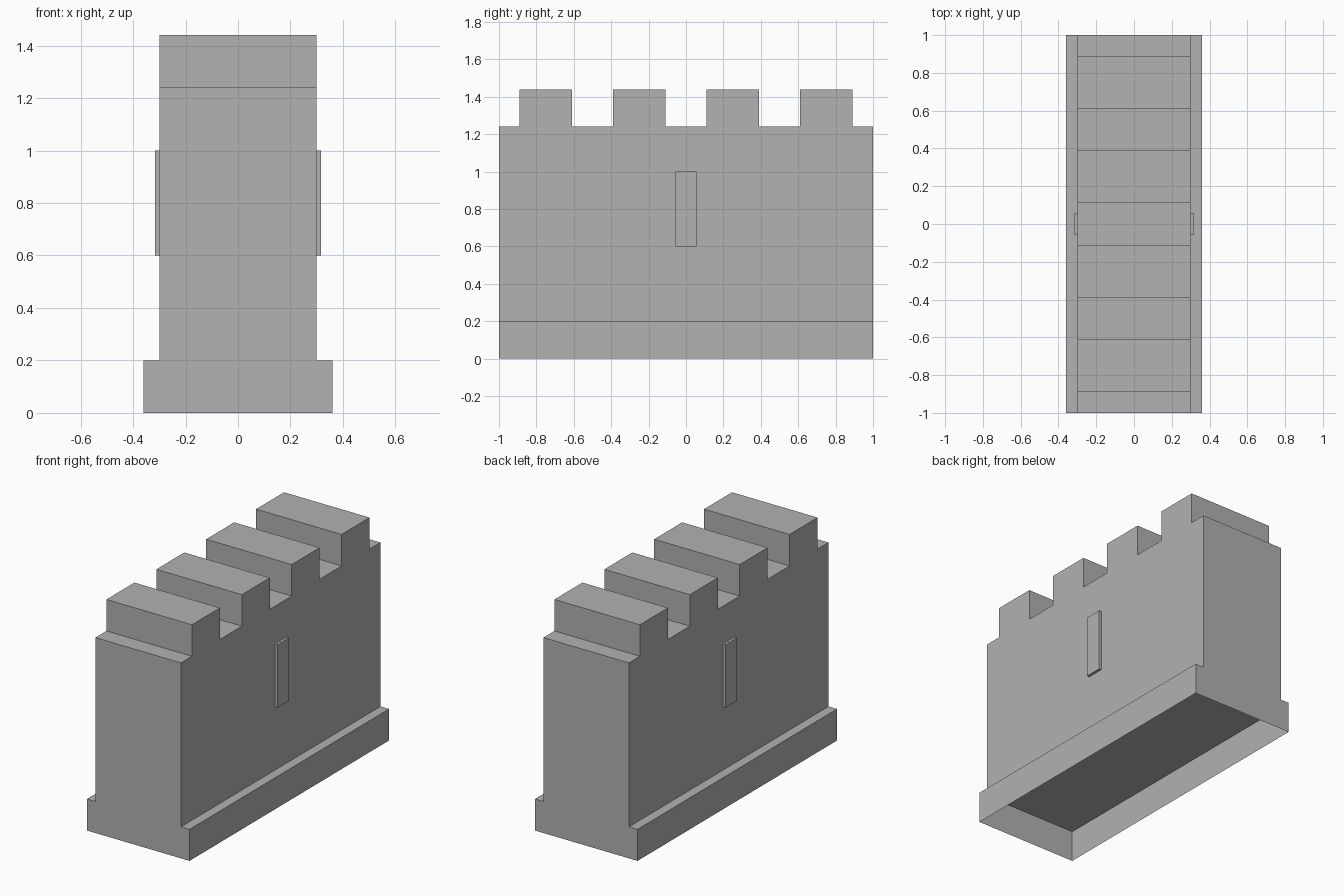
import bpy
import bmesh

cube = bpy.data.objects.get("Cube")
if cube:
    bpy.data.objects.remove(cube, do_unlink=True)

HALF_LENGTH = 1.0
WALL_HALF, BASE_HALF = 0.30, 0.36
BASE_TOP, WALL_TOP, MERLON_TOP = 0.20, 1.24, 1.44
MERLON_HALF = 0.14

stone = bpy.data.materials.new("grey stone")
stone.use_nodes = True
grey = (0.445, 0.445, 0.445, 1.0)
stone.diffuse_color = grey
stone.node_tree.nodes["Principled BSDF"].inputs["Base Color"].default_value = grey


def add_object(name, bm):
    bmesh.ops.recalc_face_normals(bm, faces=bm.faces)
    mesh = bpy.data.meshes.new(name)
    bm.to_mesh(mesh)
    bm.free()
    mesh.materials.append(stone)
    obj = bpy.data.objects.new(name, mesh)
    bpy.context.collection.objects.link(obj)
    return obj


def extruded_profile(points, half_width):
    """Side outline in y and z, extruded across x."""
    bm = bmesh.new()
    face = bm.faces.new([bm.verts.new((-half_width, y, z)) for y, z in points])
    result = bmesh.ops.extrude_face_region(bm, geom=[face], use_keep_orig=True)
    moved = [v for v in result["geom"] if isinstance(v, bmesh.types.BMVert)]
    bmesh.ops.translate(bm, verts=moved, vec=(2 * half_width, 0, 0))
    return bm


def box_profile(half_length, low, high):
    return [(-half_length, low), (half_length, low),
            (half_length, high), (-half_length, high)]


# Wall with four battlements along its top
outline = [(-HALF_LENGTH, BASE_TOP), (-HALF_LENGTH, WALL_TOP)]
for i in range(4):
    y = -0.75 + 0.5 * i
    a, b = y - MERLON_HALF, y + MERLON_HALF
    outline += [(a, WALL_TOP), (a, MERLON_TOP), (b, MERLON_TOP), (b, WALL_TOP)]
outline += [(HALF_LENGTH, WALL_TOP), (HALF_LENGTH, BASE_TOP)]
add_object("battlement_wall", extruded_profile(outline, WALL_HALF))

# Wider plinth, open underneath
bm = extruded_profile(box_profile(HALF_LENGTH, 0, BASE_TOP), BASE_HALF)
bmesh.ops.recalc_face_normals(bm, faces=bm.faces)
underside = [f for f in bm.faces if f.normal.z < -0.9]
bmesh.ops.delete(bm, geom=underside, context="FACES_ONLY")
add_object("plinth", bm)

# Raised window slit on each long side
for side, sign in (("left", 1), ("right", -1)):
    bm = extruded_profile(box_profile(0.056, 0.6, 1.0), 0.0125)
    slit = add_object(side + "_window_slit", bm)
    slit.location.x = sign * (WALL_HALF + 0.0045)
